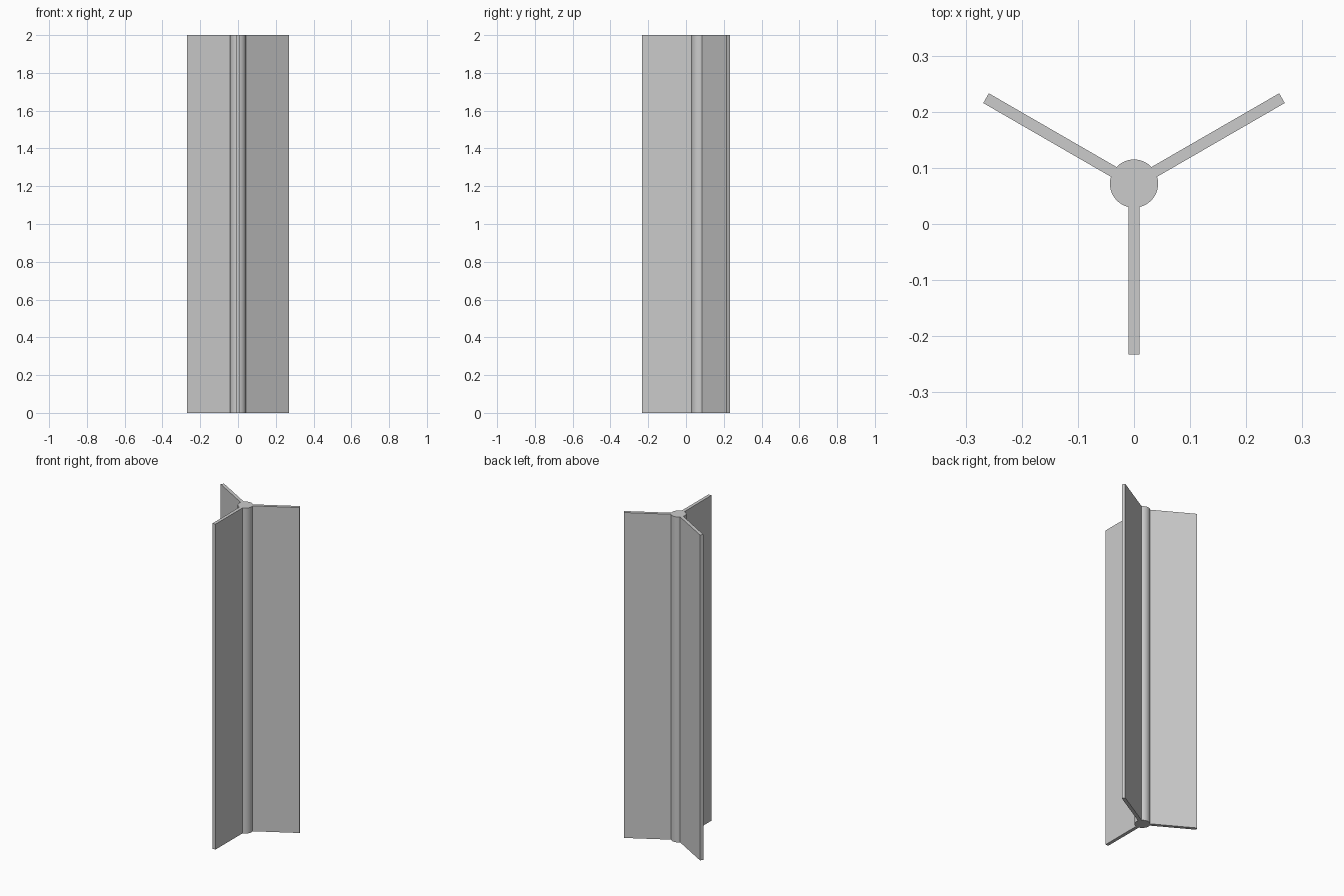
import bpy, bmesh
from math import sin, cos, asin, radians, pi

if "Cube" in bpy.data.objects:
    bpy.data.objects.remove(bpy.data.objects["Cube"])

HEIGHT = 2.0
CENTRE_Y = 0.072      # hub axis, so the bounding box is centred on y = 0
HUB_R = 0.043
FIN_LEN = 0.3045      # hub axis to fin tip
FIN_HALF = 0.01       # half the fin thickness
ARC_STEPS = 12

# One closed outline: each fin tip followed by the hub arc to the next fin
spread = asin(FIN_HALF / HUB_R)
outline = []
for deg in (-90, 30, 150):
    a = radians(deg)
    for side in (-FIN_HALF, FIN_HALF):
        outline.append((FIN_LEN * cos(a) - side * sin(a),
                        FIN_LEN * sin(a) + side * cos(a)))
    arc = 2 * pi / 3 - 2 * spread
    for i in range(ARC_STEPS + 1):
        t = a + spread + arc * i / ARC_STEPS
        outline.append((HUB_R * cos(t), HUB_R * sin(t)))

# Extrude the outline upwards
bm = bmesh.new()
base = bm.faces.new([bm.verts.new((x, y + CENTRE_Y, 0)) for x, y in outline])
ext = bmesh.ops.extrude_face_region(bm, geom=[base], use_keep_orig=True)
top = [v for v in ext["geom"] if isinstance(v, bmesh.types.BMVert)]
bmesh.ops.translate(bm, vec=(0, 0, HEIGHT), verts=top)
bmesh.ops.recalc_face_normals(bm, faces=bm.faces)

mesh = bpy.data.meshes.new("three_fin_post")
bm.to_mesh(mesh)
bm.free()
post = bpy.data.objects.new("three_fin_post", mesh)
bpy.context.collection.objects.link(post)

# Smooth hub, sharp fins
bpy.context.view_layer.objects.active = post
post.select_set(True)
bpy.ops.object.shade_smooth_by_angle(angle=radians(30))
